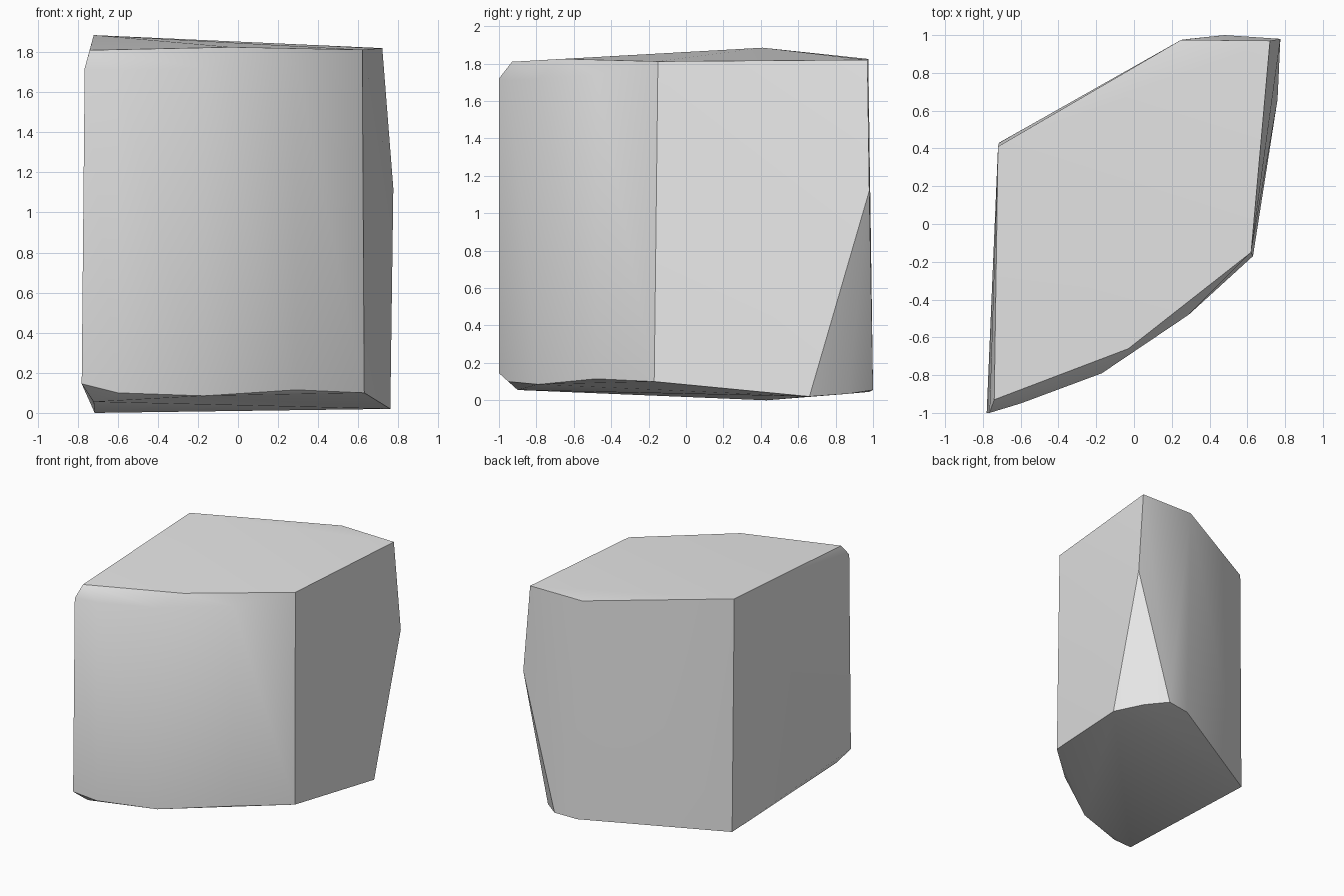
import bpy
import bmesh
import math

# Remove the default cube only
default_cube = bpy.data.objects.get("Cube")
if default_cube:
    bpy.data.objects.remove(default_cube, do_unlink=True)


def make_material(name, colour):
    material = bpy.data.materials.new(name)
    material.use_nodes = True
    material.diffuse_color = colour
    material.node_tree.nodes["Principled BSDF"].inputs["Base Color"].default_value = colour
    return material


def hull_object(name, points, material):
    """Wrap a convex block of stone around its corner points."""
    bm = bmesh.new()
    for point in points:
        bm.verts.new(point)
    result = bmesh.ops.convex_hull(bm, input=bm.verts[:])
    leftovers = set(result["geom_interior"]) | set(result["geom_unused"])
    loose = [item for item in leftovers if isinstance(item, bmesh.types.BMVert)]
    bmesh.ops.delete(bm, geom=loose, context="VERTS")
    bmesh.ops.recalc_face_normals(bm, faces=bm.faces[:])
    mesh = bpy.data.meshes.new(name)
    bm.to_mesh(mesh)
    bm.free()
    mesh.materials.append(material)
    rock = bpy.data.objects.new(name, mesh)
    bpy.context.collection.objects.link(rock)
    return rock


# Upper rim of the stone
top_rim = [
    (-0.72, 0.41, 1.885), (0.25, 0.975, 1.825), (0.72, 0.97, 1.82),
    (0.62, -0.15, 1.812), (-0.03, -0.66, 1.825), (-0.74, -0.93, 1.81),
]

# Lower rim of the stone
bottom_rim = [
    (-0.715, 0.43, 0), (0.29, 0.98, 0.045), (0.48, 1, 0.055),
    (0.63, 0.87, 0.035), (0.76, 0.66, 0.02), (0.63, -0.17, 0.1),
    (-0.72, -0.9, 0.055),
]

# Rounded front: each column has a foot and a shoulder
front_columns = [
    (-0.6, -0.95, 0.1, 1.71),
    (-0.17, -0.79, 0.085, 1.72),
    (0.29, -0.48, 0.115, 1.74),
]
front_points = [(x, y, z) for x, y, foot, shoulder in front_columns for z in (foot, shoulder)]

# Chipped front corner and the point of the back chip
corner_points = [(-0.78, -1, 0.145), (-0.765, -1, 1.72), (0.775, 0.98, 1.12)]

stone_grey = make_material("stone grey", (0.8, 0.8, 0.8, 1))
rock = hull_object("rock_block", top_rim + bottom_rim + front_points + corner_points, stone_grey)

# Smooth the gently curved sides, keep the main edges crisp
bpy.ops.object.select_all(action="DESELECT")
rock.select_set(True)
bpy.context.view_layer.objects.active = rock
bpy.ops.object.shade_smooth_by_angle(angle=math.radians(35))
